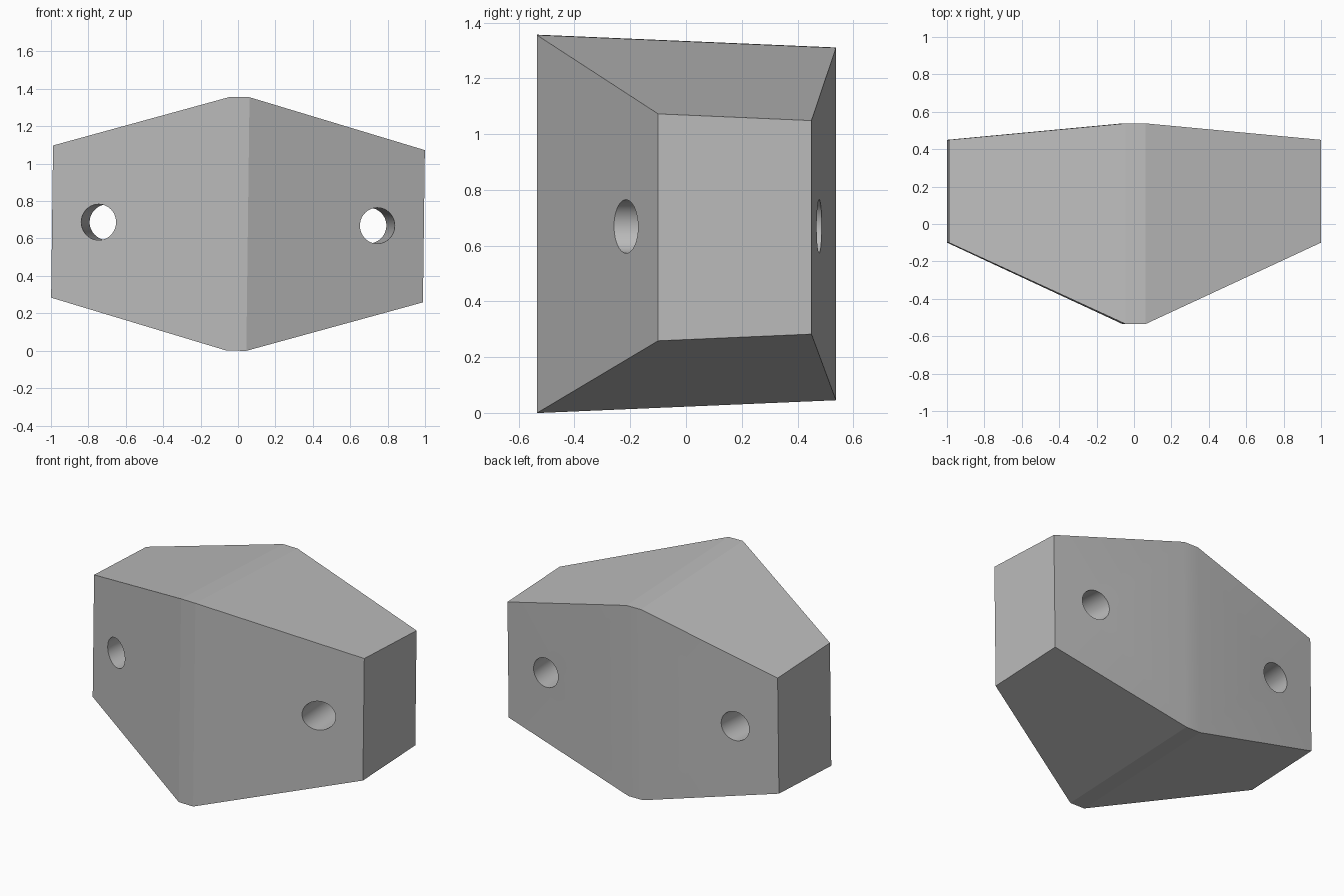
import bpy
import bmesh
from math import radians
from mathutils import Matrix, Vector

if "Cube" in bpy.data.objects:
    bpy.data.objects.remove(bpy.data.objects["Cube"], do_unlink=True)

gray = bpy.data.materials.new("neutral gray")
gray.use_nodes = True
gray.diffuse_color = (0.5, 0.5, 0.5, 1)
gray.node_tree.nodes["Principled BSDF"].inputs["Base Color"].default_value = (0.5, 0.5, 0.5, 1)

MID_Z = 0.678
# the whole block leans very slightly about the front-to-back axis
LEAN = Matrix.Translation((0, 0, MID_Z)) @ Matrix.Rotation(radians(0.72), 4, 'Y')


def make_object(name, bm):
    bmesh.ops.recalc_face_normals(bm, faces=bm.faces)
    mesh = bpy.data.meshes.new(name)
    bm.to_mesh(mesh)
    bm.free()
    mesh.materials.append(gray)
    obj = bpy.data.objects.new(name, mesh)
    bpy.context.collection.objects.link(obj)
    return obj


def section(bm, x, front, back, front_half, back_half):
    """One four-cornered cross-section of the block."""
    corners = [(front, -front_half), (back, -back_half), (back, back_half), (front, front_half)]
    return [bm.verts.new((x, y, z)) for y, z in corners]


# Tapered block: small ends, tall narrow ridge in the middle
bm = bmesh.new()
end = (-0.10, 0.45, 0.407, 0.383)
ridge = (-0.535, 0.538, 0.678, 0.632)
rings = [section(bm, x, *size) for x, size in
         ((-0.994, end), (-0.053, ridge), (0.053, ridge), (0.994, end))]
for a, b in zip(rings, rings[1:]):
    for i in range(4):
        j = (i + 1) % 4
        bm.faces.new((a[i], a[j], b[j], b[i]))
bm.faces.new(rings[0])
bm.faces.new(rings[-1])
bm.transform(LEAN)
block = make_object("block", bm)

# Two bolt holes, converging slightly towards the back
bm = bmesh.new()
for side in (-1, 1):
    axis = Vector((-side * 0.07, 1, 0))
    turn = axis.to_track_quat('Z', 'Y').to_matrix().to_4x4()
    place = Matrix.Translation((side * 0.73, 0, 0))
    bmesh.ops.create_cone(bm, cap_ends=True, segments=48, radius1=0.096, radius2=0.096,
                          depth=2, matrix=LEAN @ place @ turn)
cutter = make_object("hole_cutter", bm)
cutter.hide_render = True
cutter.hide_viewport = True

holes = block.modifiers.new("bolt holes", 'BOOLEAN')
holes.operation = 'DIFFERENCE'
holes.solver = 'EXACT'
holes.object = cutter

# Apply the cut, then smooth only the hole walls
bpy.context.view_layer.objects.active = block
block.select_set(True)
bpy.ops.object.modifier_apply(modifier=holes.name)
bpy.data.objects.remove(cutter, do_unlink=True)
bpy.ops.object.shade_smooth_by_angle(angle=radians(12))
